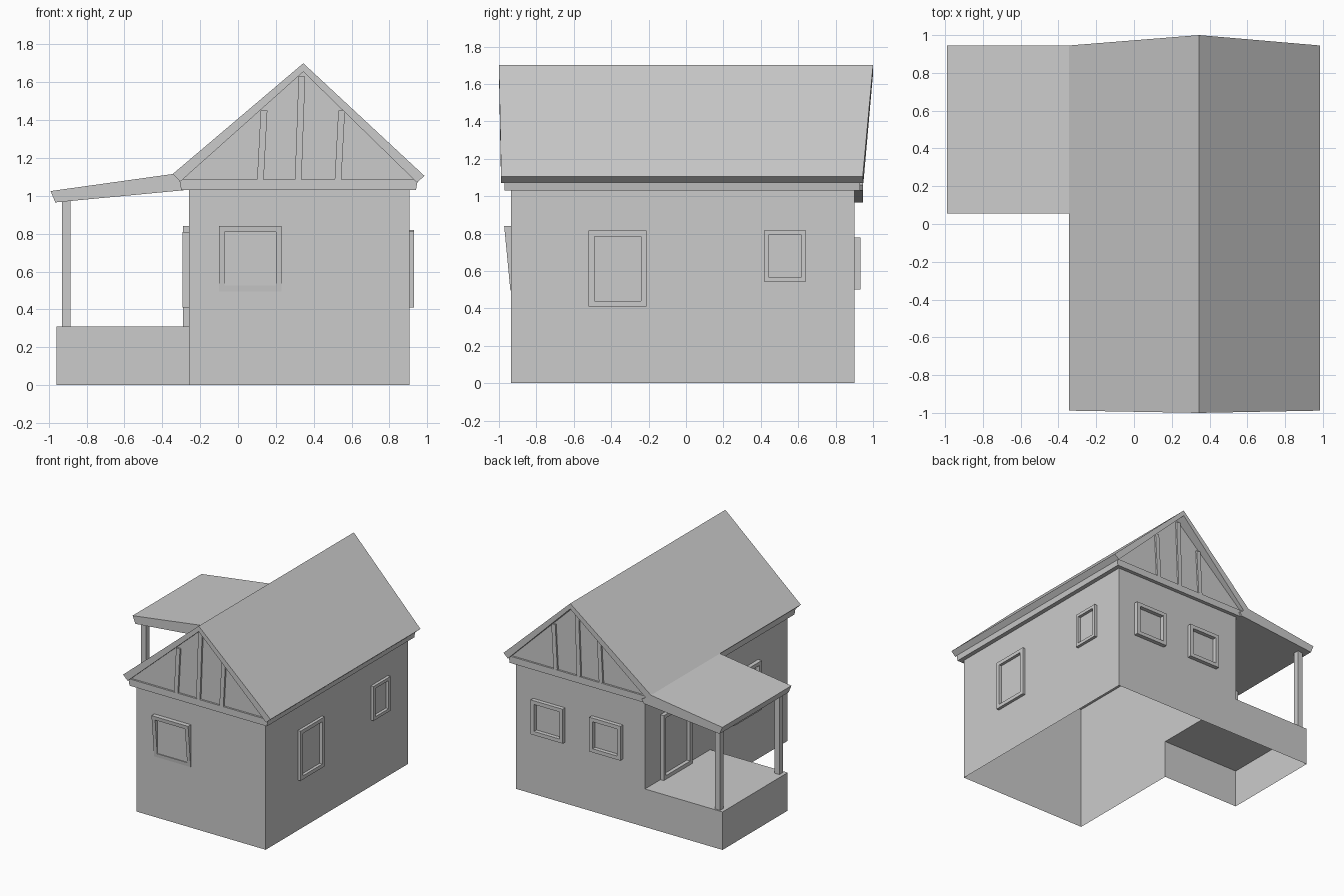
import bpy, bmesh

if "Cube" in bpy.data.objects:
    bpy.data.objects.remove(bpy.data.objects["Cube"])


def mesh(name, verts, faces, fix=True):
    bm = bmesh.new()
    vs = [bm.verts.new(v) for v in verts]
    for f in faces:
        bm.faces.new([vs[i] for i in f])
    if fix:
        bmesh.ops.recalc_face_normals(bm, faces=bm.faces[:])
    me = bpy.data.meshes.new(name)
    bm.to_mesh(me)
    bm.free()
    ob = bpy.data.objects.new(name, me)
    bpy.context.collection.objects.link(ob)
    return ob


def prism(name, profile, y0, y1):
    """Extrude an XZ profile in y; y0 / y1 are numbers or functions of x."""
    f0 = y0 if callable(y0) else lambda x: y0
    f1 = y1 if callable(y1) else lambda x: y1
    n = len(profile)
    verts = [(x, f0(x), z) for x, z in profile] + [(x, f1(x), z) for x, z in profile]
    faces = [range(n), range(n, 2 * n)]
    faces += [(i, (i + 1) % n, n + (i + 1) % n, n + i) for i in range(n)]
    return mesh(name, verts, faces)


def box(name, x0, x1, y0, y1, z0, z1):
    return prism(name, [(x0, z0), (x1, z0), (x1, z1), (x0, z1)], y0, y1)


XL, XR, YF, YB, XP, YP, ZD = -0.26, 0.905, -0.935, 0.90, -0.96, 0.06, 0.31
TOP = 1.05

# maps (along wall, height, depth outwards) to space for each wall
SIDES = {
    'front': lambda u, z, d: (u, YF - d, z),
    'back': lambda u, z, d: (u, YB + d, z),
    'right': lambda u, z, d: (XR + d, u, z),
    'left': lambda u, z, d: (XL - d, u, z),
}


def frame(name, side, u0, u1, z0, z1, depth, low_depth=None, b=0.03):
    """Rectangular trim ring; low_depth lets the trim lean out at the top."""
    low = depth if low_depth is None else low_depth
    rect = lambda e: [(u0 + e, z0 + e), (u1 - e, z0 + e), (u1 - e, z1 - e), (u0 + e, z1 - e)]
    at = SIDES[side]
    verts = []
    for e, front in ((0, 0), (0, 1), (b, 1), (b, 0)):
        for u, z in rect(e):
            d = low + (depth - low) * (z - z0) / (z1 - z0)
            verts.append(at(u, z, d if front else 0))
    faces = []
    for r in range(4):
        for i in range(4):
            j, s = (i + 1) % 4, (r + 1) % 4
            faces.append((r * 4 + i, r * 4 + j, s * 4 + j, s * 4 + i))
    return mesh(name, verts, faces)


# walls with the porch base, open underneath
mesh('walls', [
    (XL, YF, 0), (XR, YF, 0), (XR, YB, 0), (XP, YB, 0), (XP, YP, 0), (XL, YP, 0),
    (XL, YF, TOP), (XR, YF, TOP), (XR, YB, TOP), (XL, YB, TOP),
    (XL, YB, ZD), (XP, YB, ZD), (XP, YP, ZD), (XL, YP, ZD)],
    [(0, 1, 7, 6), (1, 2, 8, 7), (2, 3, 11, 10, 9, 8), (3, 4, 12, 11),
     (4, 5, 13, 12), (5, 0, 6, 9, 10, 13), (10, 11, 12, 13)])

# window and door trim
frame('front_window', 'front', -0.10, 0.23, 0.495, 0.84, 0.037, 0.004)
frame('right_window_large', 'right', -0.52, -0.21, 0.41, 0.815, 0.024)
frame('right_window_small', 'right', 0.42, 0.64, 0.54, 0.82, 0.024, b=0.025)
frame('back_window_a', 'back', 0.46, 0.75, 0.50, 0.78, 0.033)
frame('back_window_b', 'back', -0.06, 0.22, 0.50, 0.78, 0.033)
frame('left_window', 'left', -0.56, -0.20, 0.41, 0.81, 0.033)
frame('door_frame', 'left', 0.33, 0.70, ZD, 0.84, 0.03)

# porch posts
for nm, y in (('front_post', 0.10), ('back_post', 0.865)):
    box(nm, -0.93, -0.885, y - 0.023, y + 0.023, ZD, 1.0)

# porch roof
prism('porch_roof', [(-0.99, 1.025), (-0.965, 0.965), (-0.28, 1.03), (-0.26, 1.06),
                     (-0.345, 1.115)], 0.055, 0.945)

# eave trim under the main roof, flaring outwards
prism('eave_trim', [(-0.30, 1.03), (0.94, 1.03), (0.95, 1.085), (-0.31, 1.085)], -0.97, 0.93)

# gable infill
prism('gable', [(-0.30, 1.05), (0.94, 1.05), (0.94, 1.10), (0.345, 1.67), (-0.30, 1.11)],
      -0.955, 0.915)

# main roof sheets, longer at the ridge than at the eaves
slope = lambda x: min(1, abs(x - 0.345) / 0.64)
prism('main_roof', [(-0.345, 1.115), (0.345, 1.70), (0.985, 1.105), (0.945, 1.07),
                    (0.345, 1.655), (-0.305, 1.075)],
      lambda x: -1.0 + 0.012 * slope(x), lambda x: 1.0 - 0.055 * slope(x))

# gable battens at both ends
for end, y in (('front', -0.955), ('back', 0.915)):
    for i, (x, top) in enumerate(((0.125, 1.45), (0.325, 1.63), (0.535, 1.45))):
        prism(f'{end}_batten_{i + 1}', [(x - 0.025, 1.07), (x + 0.01, 1.07),
                                       (x + 0.03, top), (x - 0.005, top)],
              y - 0.014, y + 0.014)
